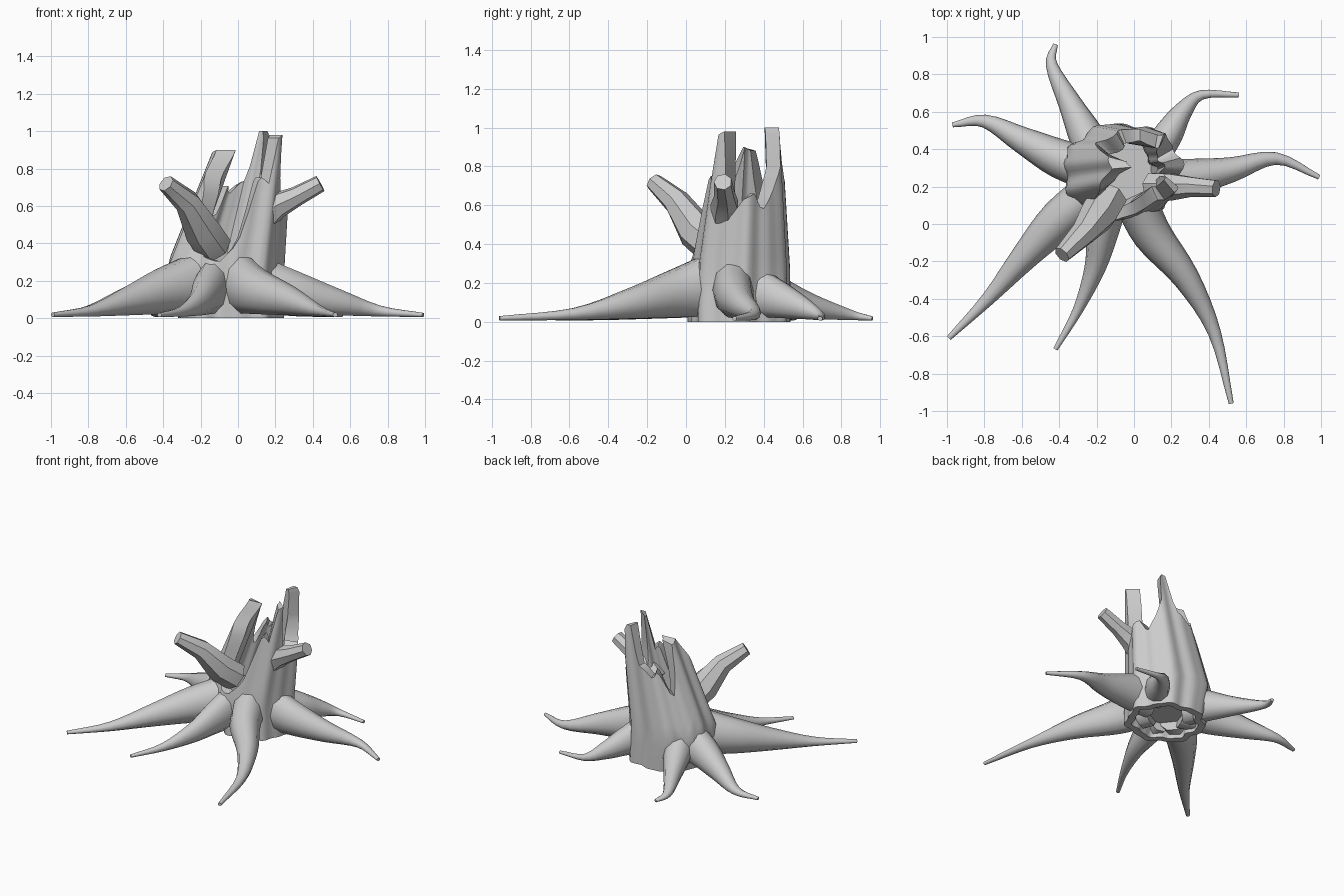
import bpy, bmesh
from math import sin, cos, pi, radians
from mathutils import Vector

cube = bpy.data.objects.get("Cube")
if cube:
    bpy.data.objects.remove(cube)

GREY = (0.6, 0.6, 0.6, 1)
wood = bpy.data.materials.new("grey wood")
wood.use_nodes = True
wood.diffuse_color = GREY
wood.node_tree.nodes["Principled BSDF"].inputs["Base Color"].default_value = GREY


def finish(name, bm, angle):
    bmesh.ops.recalc_face_normals(bm, faces=bm.faces)
    mesh = bpy.data.meshes.new(name)
    bm.to_mesh(mesh)
    bm.free()
    obj = bpy.data.objects.new(name, mesh)
    bpy.context.collection.objects.link(obj)
    mesh.materials.append(wood)
    bpy.ops.object.select_all(action='DESELECT')
    obj.select_set(True)
    bpy.context.view_layer.objects.active = obj
    bpy.ops.object.shade_smooth_by_angle(angle=radians(angle))
    return obj


def bridge(bm, a, b):
    n = len(a)
    for i in range(n):
        j = (i + 1) % n
        bm.faces.new((a[i], a[j], b[j], b[i]))


def spline(points, steps):
    """Smooth path through vectors of any size."""
    p = [Vector(q) for q in points]
    p = [p[0] * 2 - p[1]] + p + [p[-1] * 2 - p[-2]]
    out = []
    for k in range(1, len(p) - 2):
        a, b, c, d = p[k - 1:k + 3]
        for s in range(steps):
            t = s / steps
            out.append(0.5 * (2 * b + (c - a) * t + (2 * a - 5 * b + 4 * c - d) * t * t
                              + (3 * b - a - 3 * c + d) * t ** 3))
    return out + [p[-2]]


def tube(name, centres, sizes, sides, angle):
    """Tapering limb with an oval section (half width, half height)."""
    bm = bmesh.new()
    rings = []
    for i, c in enumerate(centres):
        d = (centres[min(i + 1, len(centres) - 1)] - centres[max(i - 1, 0)]).normalized()
        side = d.cross(Vector((0, 0, 1))).normalized()
        up = side.cross(d)
        w, h = sizes[i]
        rings.append([bm.verts.new(c + side * w * cos(2 * pi * k / sides)
                                   + up * h * sin(2 * pi * k / sides)) for k in range(sides)])
    for a, b in zip(rings, rings[1:]):
        bridge(bm, a, b)
    bm.faces.new(rings[0])
    bm.faces.new(rings[-1])
    return finish(name, bm, angle)


# Roots: width and height scale, ground path; shared taper of half width and half height
TAPER = [(0.12, 0.17), (0.11, 0.127), (0.075, 0.08), (0.037, 0.032), (0.014, 0.012)]
ROOTS = {
    "root_front_right": (1, 1, [(-0.2, 0.18), (-0.4, 0.02), (-0.58, -0.17), (-0.78, -0.4), (-0.99, -0.61)]),
    "root_front_middle": (0.75, 0.9, [(-0.13, 0.1), (-0.17, -0.06), (-0.21, -0.24), (-0.3, -0.46), (-0.42, -0.67)]),
    "root_front_left": (0.95, 1, [(0.0, 0.14), (0.1, -0.06), (0.28, -0.29), (0.43, -0.58), (0.52, -0.96)]),
    "root_left": (0.9, 0.95, [(0.1, 0.24), (0.3, 0.25), (0.52, 0.29), (0.76, 0.35), (0.99, 0.25)]),
    "root_back_left": (0.7, 0.75, [(0.12, 0.38), (0.19, 0.49), (0.26, 0.6), (0.36, 0.69), (0.56, 0.69)]),
    "root_back": (0.85, 0.85, [(-0.2, 0.35), (-0.26, 0.48), (-0.34, 0.64), (-0.44, 0.85), (-0.42, 0.96)]),
    "root_right": (0.95, 0.95, [(-0.2, 0.28), (-0.4, 0.35), (-0.6, 0.45), (-0.8, 0.55), (-0.97, 0.53)]),
}
for name, (wide, tall, path) in ROOTS.items():
    rows = [(x, y, max(w * wide, 0.013), max(h * tall, 0.011))
            for (x, y), (w, h) in zip(path, TAPER)]
    rows = spline(rows, 4)
    tube(name, [Vector((r[0], r[1], r[3] * 1.08 + 0.005)) for r in rows],
         [(r[2], r[3]) for r in rows], 10, 50)

# Broken side branches
BRANCHES = {
    "branch_front": [(-0.13, 0.15, 0.38, 0.1), (-0.19, 0.05, 0.47, 0.1),
                     (-0.27, -0.05, 0.62, 0.07), (-0.385, -0.165, 0.72, 0.047)],
    "branch_left": [(0.1, 0.2, 0.5, 0.08), (0.2, 0.2, 0.6, 0.075),
                    (0.31, 0.2, 0.65, 0.055), (0.44, 0.19, 0.72, 0.047)],
}
for name, rows in BRANCHES.items():
    tube(name, [Vector(r[:3]) for r in rows], [(r[3], r[3]) for r in rows], 7, 40)

# Splintered rim: direction in degrees, height
RIM = [(0, 0.63), (15, 0.66), (28, 0.57), (46, 0.68), (60, 0.8), (66, 1.0), (80, 1.0), (87, 0.74),
       (98, 0.72), (112, 0.66), (122, 0.72), (138, 0.52), (152, 0.7), (164, 0.88),
       (186, 0.9), (200, 0.78), (214, 0.68), (228, 0.45), (244, 0.33), (264, 0.3),
       (279, 0.4), (286, 0.62), (291, 0.76), (300, 0.74), (304, 0.64), (308, 0.96), (320, 0.98),
       (334, 0.66), (345, 0.55), (360, 0.63)]


def rim_height(deg):
    for (a, h), (b, g) in zip(RIM, RIM[1:]):
        if a <= deg <= b:
            return h + (g - h) * (deg - a) / (b - a)


def wall(deg, z, inset):
    """Point on the leaning, fluted trunk wall, drawn in towards the base."""
    t, k = radians(deg), max(z, 0.25)
    tuck = 0.15 * (k - z)
    flute = 1 + 0.045 * sin(7 * t + 1) + 0.025 * sin(13 * t)
    rx = (0.35 - 0.165 * k) * flute - inset - tuck
    ry = (0.285 - 0.11 * k) * flute - inset
    return Vector((-0.14 + 0.235 * k + tuck + rx * cos(t), 0.265 + 0.05 * k + ry * sin(t), z))


# Hollow trunk: outer wall up to the rim, thick inner wall down to a floor
COLUMNS, LEVELS = 72, 8
bm = bmesh.new()
rings = []
for thick, levels in ((0, range(LEVELS + 1)), (1, range(LEVELS, -1, -1))):
    for level in levels:
        ring = []
        for c in range(COLUMNS):
            deg = 360 * c / COLUMNS
            f = level / LEVELS
            low = 0.15 * thick
            z = low + (rim_height(deg) - low) * f
            depth = thick * (0.065 + 0.045 * abs(cos(radians(deg)))) * (1.15 - 0.2 * f)
            ring.append(bm.verts.new(wall(deg, z, depth)))
        rings.append(ring)
for a, b in zip(rings, rings[1:]):
    bridge(bm, a, b)
bm.faces.new(rings[-1])

# Underside: a recessed hollow inside the base edge
lip = [bm.verts.new(wall(360 * c / COLUMNS, 0, 0.05)) for c in range(COLUMNS)]
roof = [bm.verts.new(wall(360 * c / COLUMNS, 0.1, 0.08)) for c in range(COLUMNS)]
bridge(bm, rings[0], lip)
bridge(bm, lip, roof)
bm.faces.new(roof)
finish("hollow_trunk", bm, 40)
